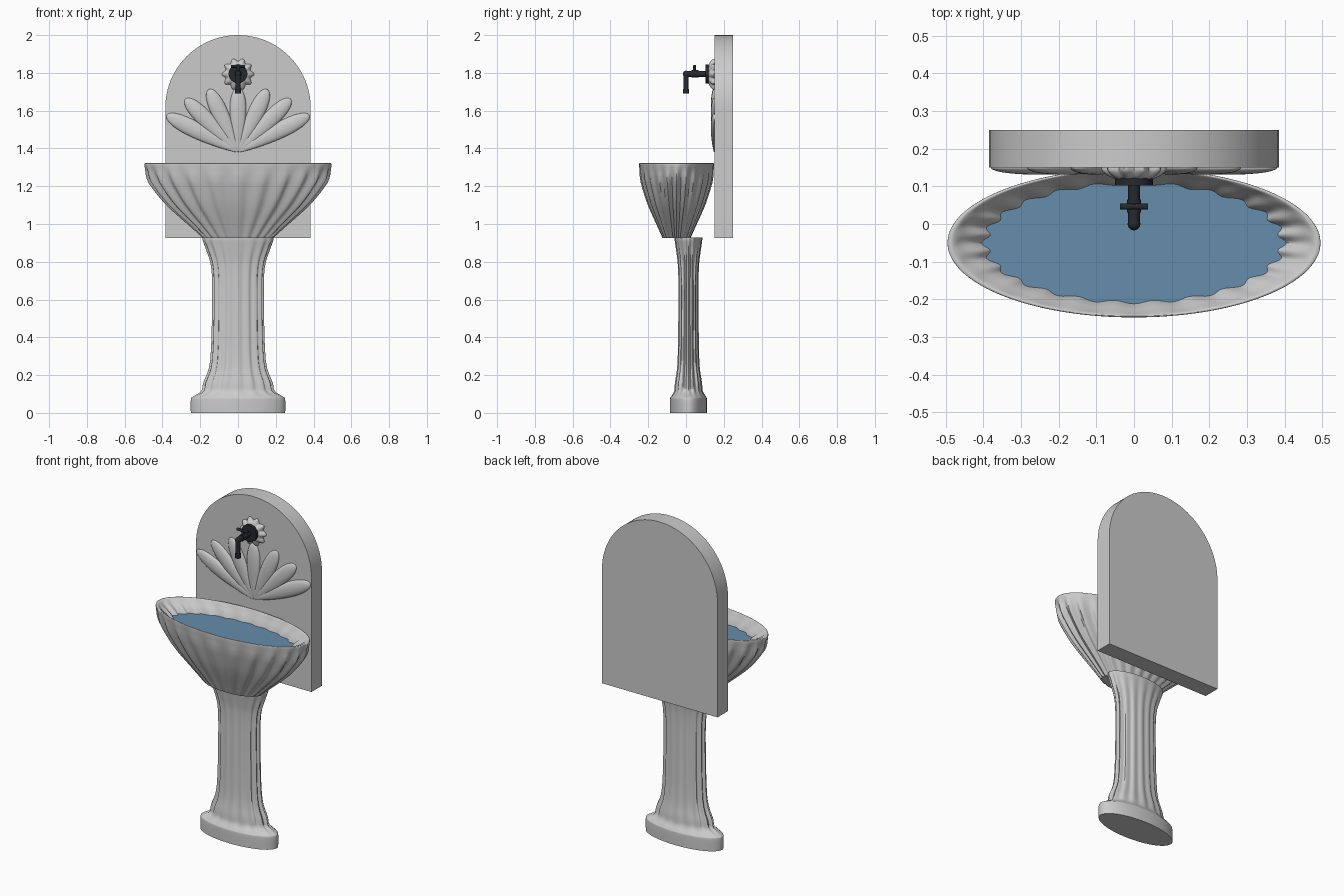
import bpy, bmesh
from math import sin, cos, pi, radians
from mathutils import Vector, Matrix

if "Cube" in bpy.data.objects:
    bpy.data.objects.remove(bpy.data.objects["Cube"])


def finish(name, bm, mat=None, angle=40):
    bmesh.ops.remove_doubles(bm, verts=bm.verts, dist=1e-5)
    bmesh.ops.recalc_face_normals(bm, faces=bm.faces)
    me = bpy.data.meshes.new(name)
    bm.to_mesh(me)
    bm.free()
    ob = bpy.data.objects.new(name, me)
    bpy.context.collection.objects.link(ob)
    if mat:
        me.materials.append(mat)
    bpy.ops.object.select_all(action='DESELECT')
    ob.select_set(True)
    bpy.context.view_layer.objects.active = ob
    bpy.ops.object.shade_smooth_by_angle(angle=radians(angle))
    return ob


def smooth_profile(pts, steps=4):
    # Catmull-Rom through the points; a doubled point makes a sharp corner
    out = [pts[0]]
    for i in range(len(pts) - 1):
        p0, p1, p2, p3 = (pts[max(i - 1, 0)], pts[i], pts[i + 1], pts[min(i + 2, len(pts) - 1)])
        if p1 == p2:
            continue
        for k in range(1, steps + 1):
            t = k / steps
            out.append(tuple(0.5 * (2 * b + (c - a) * t + (2 * a - 5 * b + 4 * c - d) * t * t
                                    + (3 * b - a - 3 * c + d) * t ** 3)
                             for a, b, c, d in zip(p0, p1, p2, p3)))
    return out


def loft(name, profile, lobes, ratio, seg, mat=None, angle=40):
    # profile points: (z, half width in x, flute depth)
    bm = bmesh.new()
    rings = []
    for z, r, amp in smooth_profile(profile):
        ring = []
        for i in range(seg):
            t = 2 * pi * i / seg
            q = r * (1 + amp * (cos(lobes * t) - 1) / 2)
            ring.append(bm.verts.new((q * cos(t), q * ratio * sin(t), z)))
        rings.append(ring)
    for a, b in zip(rings, rings[1:]):
        for i in range(seg):
            j = (i + 1) % seg
            bm.faces.new((a[i], a[j], b[j], b[i]))
    bm.faces.new(rings[0])
    bm.faces.new(rings[-1])
    return finish(name, bm, mat, angle)


def rod(name, a, b, r, mat):
    a, b = Vector(a), Vector(b)
    bm = bmesh.new()
    m = Matrix.Translation((a + b) / 2) @ (b - a).to_track_quat('Z', 'Y').to_matrix().to_4x4()
    bmesh.ops.create_cone(bm, cap_ends=True, segments=24, radius1=r, radius2=r,
                          depth=(b - a).length, matrix=m)
    return finish(name, bm, mat)


def material(name, col):
    m = bpy.data.materials.new(name)
    m.diffuse_color = (*col, 1)
    m.use_nodes = True
    m.node_tree.nodes["Principled BSDF"].inputs["Base Color"].default_value = m.diffuse_color
    return m


water_mat = material("water_blue", (0.13, 0.27, 0.41))
iron = material("dark_iron", (0.02, 0.022, 0.027))

# Arched back panel
bm = bmesh.new()
R, zc = 0.385, 1.615
outline = [(-R, 0.925), (R, 0.925)] + [(R * cos(pi * i / 48), zc + R * sin(pi * i / 48)) for i in range(49)]
face = bm.faces.new([bm.verts.new((x, 0.15, z)) for x, z in outline])
ext = bmesh.ops.extrude_face_region(bm, geom=[face])
bmesh.ops.translate(bm, vec=(0, 0.1, 0), verts=[v for v in ext['geom'] if isinstance(v, bmesh.types.BMVert)])
finish("back_panel", bm, angle=30)

# Fluted pedestal
pedestal = loft("pedestal", [
    (0.0, 0.25, 0), (0.0, 0.25, 0), (0.07, 0.25, 0), (0.085, 0.24, 0.01), (0.115, 0.195, 0.05),
    (0.16, 0.184, 0.09), (0.28, 0.147, 0.1), (0.6, 0.137, 0.1), (0.77, 0.142, 0.09),
    (0.86, 0.168, 0.06), (0.91, 0.186, 0.03), (0.928, 0.188, 0.02)], 16, 0.39, 128)
pedestal.location.y = 0.013

# Fluted oval basin: outside, rim, then inside
basin = loft("basin", [
    (0.925, 0.185, 0.06), (0.925, 0.185, 0.06), (0.985, 0.252, 0.06), (1.10, 0.38, 0.06),
    (1.2, 0.462, 0.06), (1.245, 0.485, 0.045), (1.28, 0.491, 0.02), (1.315, 0.495, 0),
    (1.322, 0.49, 0), (1.32, 0.478, 0), (1.30, 0.457, 0.02), (1.25, 0.405, 0.05),
    (1.12, 0.32, 0.05), (1.02, 0.2, 0.05), (0.99, 0.08, 0)], 24, 0.4, 192)
basin.location.y = -0.05

# Water surface, its edge buried in the basin wall
bm = bmesh.new()
bm.faces.new([bm.verts.new((0.415 * cos(2 * pi * i / 96), 0.166 * sin(2 * pi * i / 96) - 0.05, 1.25))
              for i in range(96)])
finish("water", bm, water_mat)

# Fan of seven petals
for n, (deg, length) in enumerate([(-63, 0.425), (-45, 0.395), (-25, 0.365), (0, 0.338),
                                   (25, 0.365), (45, 0.395), (63, 0.425)]):
    bm = bmesh.new()
    bmesh.ops.create_uvsphere(bm, u_segments=24, v_segments=16, radius=1)
    for v in bm.verts:
        t = (v.co.z + 1) / 2
        w = 0.5 + 0.75 * t
        v.co = Vector((v.co.x * 0.046 * w, v.co.y * 0.02 * w, t * length))
    bm.transform(Matrix.Translation((0, 0.15, 1.383)) @ Matrix.Rotation(radians(deg), 4, 'Y'))
    finish(f"petal_{n + 1}", bm, angle=60)

# Scalloped rosette behind the tap
rosette = loft("rosette", [
    (-0.005, 0.085, 0.2), (-0.005, 0.085, 0.2), (0.008, 0.085, 0.2), (0.02, 0.072, 0.17),
    (0.03, 0.052, 0.08), (0.036, 0.03, 0)], 10, 1, 80)
rosette.rotation_euler.x = pi / 2
rosette.location = (0, 0.15, 1.793)

# Tap: flange, pipe, elbow, spout and handle
Z = 1.795
rod("tap_flange", (0, 0.122, Z), (0, 0.102, Z), 0.05, iron)
rod("tap_pipe", (0, 0.11, Z), (0, 0.0, Z), 0.016, iron)
bm = bmesh.new()
bmesh.ops.create_uvsphere(bm, u_segments=24, v_segments=12, radius=0.0165,
                          matrix=Matrix.Translation((0, 0, Z)))
finish("tap_elbow", bm, iron)
rod("tap_spout", (0, 0, Z), (0, 0, 1.7), 0.0145, iron)
rod("tap_outlet", (0, 0, 1.715), (0, 0, 1.69), 0.017, iron)
rod("tap_collar", (0, 0.065, Z), (0, 0.03, Z), 0.019, iron)
rod("handle_stem", (0, 0.046, Z), (0, 0.046, 1.84), 0.008, iron)
rod("handle_bar", (-0.037, 0.046, 1.835), (0.037, 0.046, 1.835), 0.008, iron)
